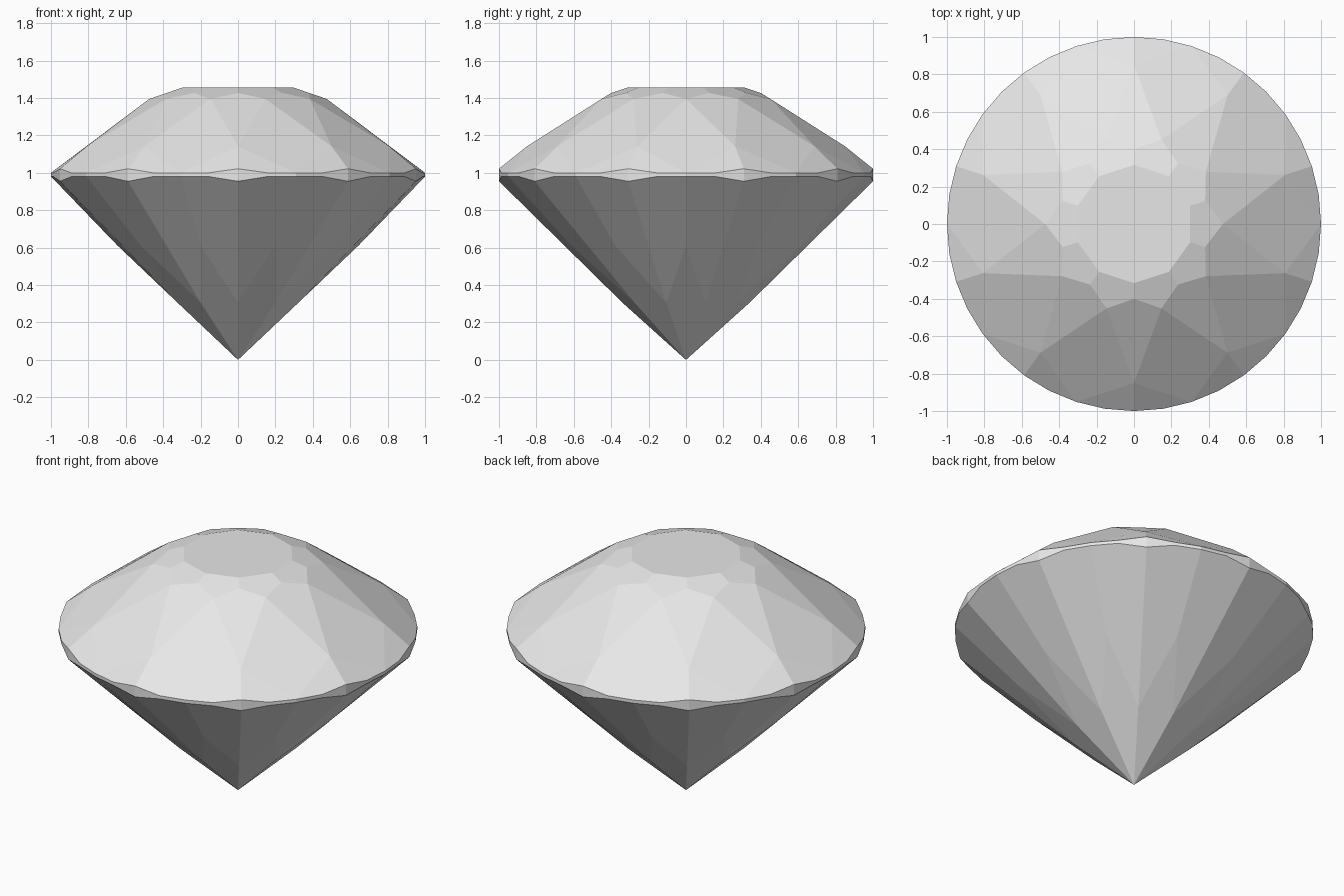
import bpy
import bmesh
from math import sin, cos, radians
from mathutils import Vector

cube = bpy.data.objects.get("Cube")
if cube:
    bpy.data.objects.remove(cube)

FOLD = 10            # repeats around the stone
STEP = 360 / FOLD
HALF = STEP / 2
QUARTER = STEP / 4

grey = bpy.data.materials.new("pale_grey")
grey.use_nodes = True
colour = (0.8, 0.8, 0.8, 1)
grey.diffuse_color = colour
grey.node_tree.nodes["Principled BSDF"].inputs["Base Color"].default_value = colour


def polar(radius, height, angle):
    """Point at an angle measured from the front."""
    a = radians(angle)
    return Vector((radius * sin(a), -radius * cos(a), height))


def build(name, centred, mirrored, cap=None):
    """Repeat facets (radius, height, angle) around the axis; mirrored ones also flip."""
    bm = bmesh.new()
    middle = Vector((0, 0, 0.95))

    def facet(points):
        face = bm.faces.new([bm.verts.new(p) for p in points])
        face.normal_update()
        if face.normal.dot(face.calc_center_median() - middle) < 0:
            face.normal_flip()

    for k in range(FOLD):
        for points in centred:
            facet([polar(r, z, a + k * STEP) for r, z, a in points])
        for points in mirrored:
            for side in (1, -1):
                facet([polar(r, z, a * side + k * STEP) for r, z, a in points])
    if cap:
        facet([polar(cap[0], cap[1], k * STEP) for k in range(FOLD)])
    bmesh.ops.remove_doubles(bm, verts=bm.verts, dist=0.0005)
    mesh = bpy.data.meshes.new(name)
    bm.to_mesh(mesh)
    bm.free()
    mesh.materials.append(grey)
    obj = bpy.data.objects.new(name, mesh)
    bpy.context.collection.objects.link(obj)
    return obj


def rim(peak, base):
    """Scalloped edge over half a repeat."""
    return [(1, peak, 0), (1, base, QUARTER), (1, base, HALF)]


top_rim = rim(1.022, 1.0)
low_rim = rim(0.955, 0.98)

# Crown: table, star facets, kites, upper main facets and rim facets
table = (0.316, 1.455)
star_side = (0.4, 1.427)
star_tip = (0.475, 1.395)
bezel = (0.85, 1.142)
build("crown",
      [[(*table, 0), (*star_side, 0), (*star_tip, HALF),
        (*star_side, STEP), (*table, STEP)],
       [(*star_side, 0), (*star_tip, HALF), (*bezel, 0), (*star_tip, -HALF)],
       [(*star_tip, HALF), (*bezel, 0), (1, 1.0, HALF), (*bezel, STEP)]],
      [[(*bezel, 0)] + top_rim],
      cap=table)

# Girdle: thin scalloped band
build("girdle", [], [top_rim + low_rim[::-1]])

# Pavilion: kites meeting at the point, and long facets up to the rim
low_side = (0.34, 0.306)
low_tip = (0.645, 0.612)
build("pavilion",
      [[(0, 0, 0), (*low_side, 0), (*low_tip, HALF), (*low_side, STEP)]],
      [[(*low_side, 0)] + low_rim + [(*low_tip, HALF)]])
